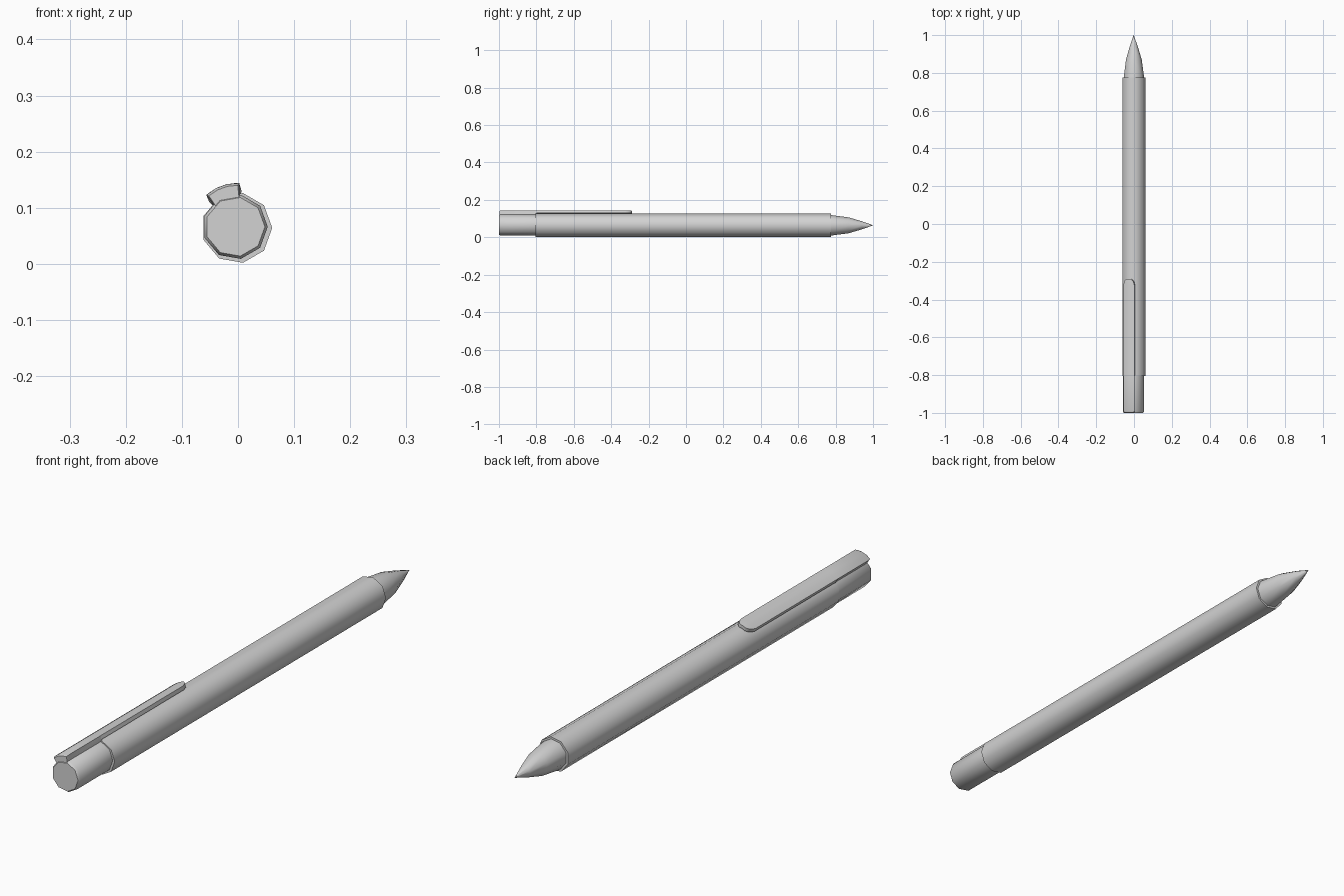
import bpy, bmesh
from math import sin, cos, radians

old = bpy.data.objects.get("Cube")
if old:
    bpy.data.objects.remove(old, do_unlink=True)

# Single plain grey finish
grey = bpy.data.materials.new("plain_grey")
grey.use_nodes = True
colour = (0.65, 0.65, 0.65, 1)
grey.diffuse_color = colour
grey.node_tree.nodes["Principled BSDF"].inputs["Base Color"].default_value = colour

SIDES = 9
AXIS = (-0.002, 0.064)


def polar(centre, radius, degrees, y):
    a = radians(degrees)
    return (centre[0] + radius * cos(a), y, centre[1] + radius * sin(a))


def loft(name, rings):
    """Skin a list of equal-length point rings and close both ends."""
    bm = bmesh.new()
    loops = [[bm.verts.new(p) for p in ring] for ring in rings]
    n = len(loops[0])
    for a, b in zip(loops, loops[1:]):
        for i in range(n):
            j = (i + 1) % n
            bm.faces.new((a[i], a[j], b[j], b[i]))
    bm.faces.new(loops[0])
    bm.faces.new(loops[-1])
    bmesh.ops.remove_doubles(bm, verts=bm.verts, dist=0.00001)
    bmesh.ops.recalc_face_normals(bm, faces=bm.faces)
    mesh = bpy.data.meshes.new(name)
    bm.to_mesh(mesh)
    bm.free()
    mesh.materials.append(grey)
    for poly in mesh.polygons:
        poly.use_smooth = True
    mesh.set_sharp_from_angle(angle=radians(50))
    obj = bpy.data.objects.new(name, mesh)
    bpy.context.collection.objects.link(obj)
    return obj


def turned(name, profile, centre=AXIS):
    """Nine-sided solid along y from (y, radius) pairs."""
    return loft(name, [[polar(centre, r, i * 360 / SIDES, y) for i in range(SIDES)]
                       for y, r in profile])


# Barrel, end cap and pointed nib
turned("barrel", [(-0.805, 0.063), (0.775, 0.063)])
turned("end_cap", [(-1.0, 0.053), (-0.992, 0.058), (-0.79, 0.058)], (-0.005, 0.066))
turned("nib", [(0.76, 0.056), (0.78, 0.055), (0.87, 0.043), (0.94, 0.022), (1.0, 0.0005)])


# Curved pocket clip: rooted in the cap, free over the barrel, rounded tip
def clip_section(y, width, inner, outer):
    steps = (-1, -0.33, 0.33, 1)
    top = [polar(AXIS, outer, 110 + 23 * width * s, y) for s in steps]
    under = [polar(AXIS, inner, 110 + 27 * width * s, y) for s in reversed(steps)]
    return top + under


sections = [(-0.998, 0.92, 0.05, 0.076), (-0.988, 1, 0.05, 0.08),
            (-0.805, 1, 0.05, 0.08), (-0.8, 1, 0.067, 0.08),
            (-0.325, 1, 0.067, 0.08), (-0.303, 0.8, 0.067, 0.08),
            (-0.29, 0.4, 0.067, 0.079)]
loft("pocket_clip", [clip_section(*s) for s in sections])
